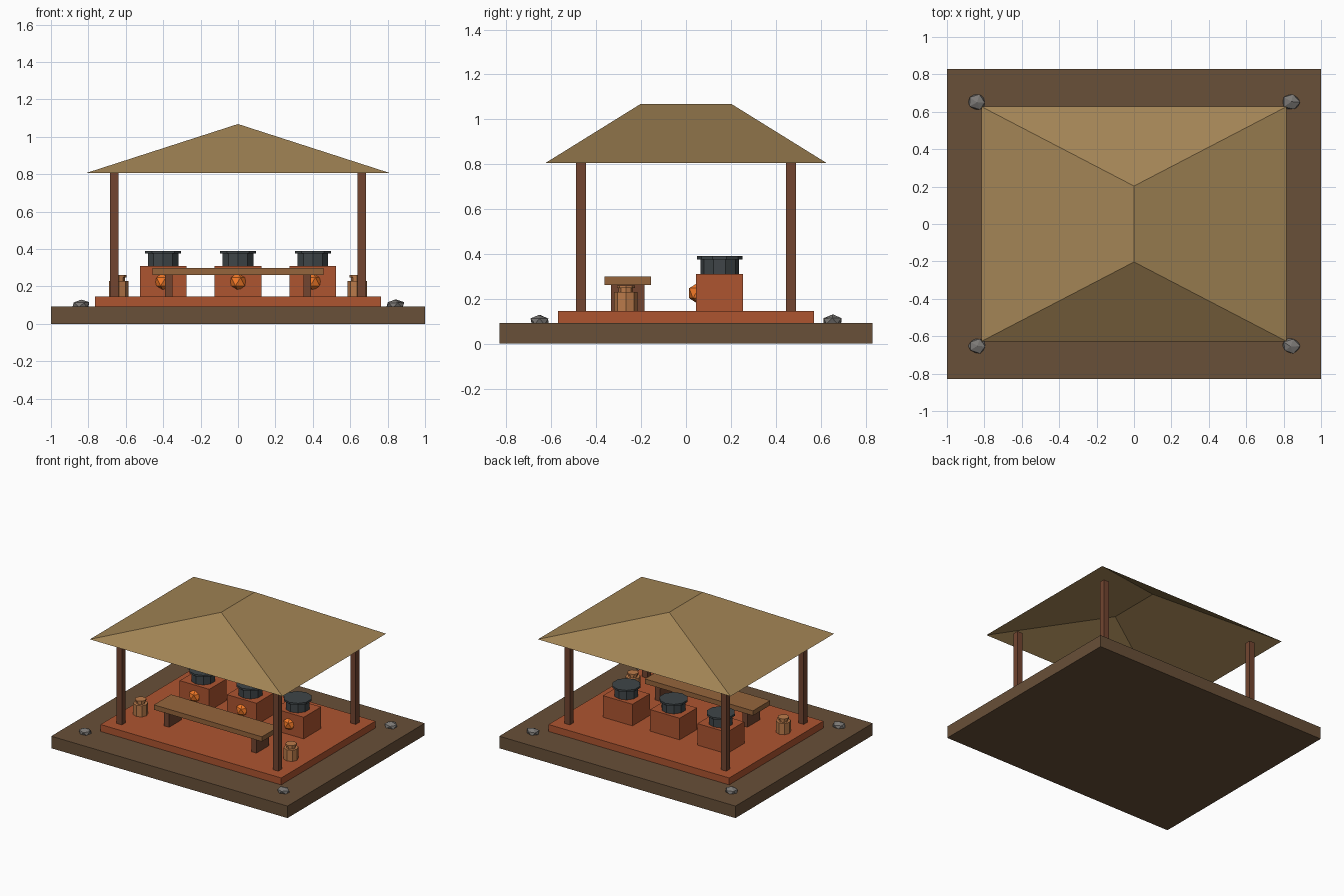
import bpy, random
from mathutils import Vector

if "Cube" in bpy.data.objects:
    bpy.data.objects.remove(bpy.data.objects["Cube"])

random.seed(4)


def material(name, rgb):
    m = bpy.data.materials.new(name)
    m.diffuse_color = (*rgb, 1)
    m.use_nodes = True
    m.node_tree.nodes["Principled BSDF"].inputs["Base Color"].default_value = m.diffuse_color
    return m


EARTH = material("earth", (0.14, 0.08, 0.04))
CLAY = material("clay", (0.42, 0.09, 0.03))
WOOD = material("dark_wood", (0.17, 0.06, 0.03))
PLANK = material("plank_wood", (0.30, 0.13, 0.045))
THATCH = material("thatch", (0.36, 0.23, 0.09))
IRON = material("iron", (0.05, 0.06, 0.065))
FIRE = material("fire", (0.90, 0.19, 0.02))
POTTERY = material("pottery", (0.50, 0.20, 0.07))
STONE = material("stone", (0.20, 0.19, 0.18))


def finish(name, mat):
    ob = bpy.context.object
    ob.name = name
    ob.data.materials.append(mat)
    return ob


def box(name, x, y, z0, z1, sx, sy, mat):
    bpy.ops.mesh.primitive_cube_add(size=1, location=(x, y, (z0 + z1) / 2))
    bpy.context.object.scale = (sx, sy, z1 - z0)
    return finish(name, mat)


def drum(name, x, y, z0, z1, r, sides, mat):
    bpy.ops.mesh.primitive_cylinder_add(vertices=sides, radius=r, depth=z1 - z0,
                                        location=(x, y, (z0 + z1) / 2))
    return finish(name, mat)


def ball(name, loc, scale, mat):
    bpy.ops.mesh.primitive_ico_sphere_add(subdivisions=1, radius=1, location=loc)
    bpy.context.object.scale = scale
    return finish(name, mat)


# Ground slab and raised clay floor
box("ground_slab", 0, 0, 0, 0.092, 2, 1.66, EARTH)
box("clay_floor", 0, 0, 0.092, 0.145, 1.53, 1.14, CLAY)

# Corner posts and stones
for sx in (-1, 1):
    for sy in (-1, 1):
        box("post", sx * 0.662, sy * 0.468, 0.145, 0.805, 0.045, 0.045, WOOD)
        rock = ball("stone", (sx * 0.84, sy * 0.652, 0.1), (0.05, 0.045, 0.03), STONE)
        for v in rock.data.vertices:
            v.co += Vector([random.uniform(-0.08, 0.08) for _ in range(3)])

# Hipped thatch roof, an open shell with its ridge along y
ex, ey, ez = 0.815, 0.627, 0.805
verts = [(-ex, -ey, ez), (ex, -ey, ez), (ex, ey, ez), (-ex, ey, ez),
         (0, -0.203, 1.068), (0, 0.203, 1.068)]
mesh = bpy.data.meshes.new("thatch_roof")
mesh.from_pydata(verts, [], [(0, 1, 4), (1, 2, 5, 4), (2, 3, 5), (3, 0, 4, 5)])
mesh.materials.append(THATCH)
bpy.context.collection.objects.link(bpy.data.objects.new("thatch_roof", mesh))

# Stoves with a fire mouth and a lidded pot
for x in (-0.4, 0, 0.4):
    box("stove", x, 0.15, 0.145, 0.31, 0.25, 0.21, CLAY)
    ball("fire", (x, 0.057, 0.225), (0.05, 0.05, 0.05), FIRE)
    drum("pot", x, 0.15, 0.31, 0.376, 0.086, 10, IRON)
    drum("pot_rim", x, 0.15, 0.376, 0.39, 0.101, 10, IRON)

# Bench
box("bench_seat", 0, -0.26, 0.262, 0.299, 0.915, 0.208, PLANK)
for x in (-0.37, 0.37):
    box("bench_leg", x, -0.26, 0.145, 0.262, 0.042, 0.15, WOOD)

# Water jars
for x in (-0.637, 0.637):
    drum("jar_body", x, -0.268, 0.145, 0.23, 0.052, 8, POTTERY)
    drum("jar_neck", x, -0.268, 0.23, 0.248, 0.032, 8, POTTERY)
    drum("jar_rim", x, -0.268, 0.248, 0.26, 0.04, 8, POTTERY)
